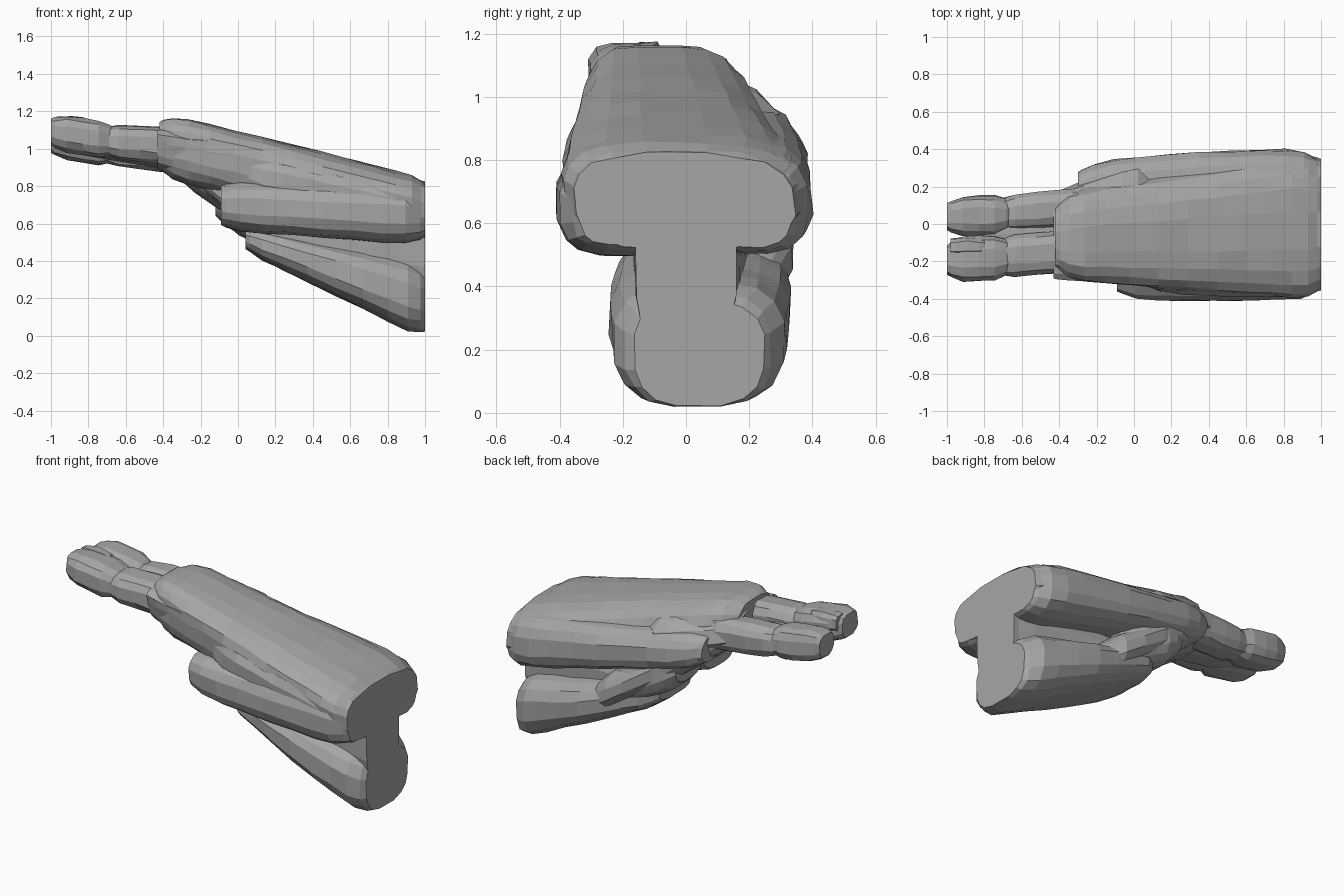
import bpy, bmesh, math, random
from mathutils import Vector

random.seed(4)
if "Cube" in bpy.data.objects:
    bpy.data.objects.remove(bpy.data.objects["Cube"])

stone = bpy.data.materials.new("stone grey")
stone.use_nodes = True
stone.diffuse_color = (0.38, 0.38, 0.38, 1)
stone.node_tree.nodes["Principled BSDF"].inputs["Base Color"].default_value = stone.diffuse_color


def power(value, exponent):
    return math.copysign(abs(value) ** exponent, value)


def end_scale(distance, reach, amount):
    """Shrink a section smoothly as it nears a rounded end."""
    nearness = max(0, 1 - distance / reach)
    return 1 - amount * nearness ** 2


def section(bm, centre, width, height, sides, lean, rough):
    """One rounded-box ring across the x axis, its upper half leaning in y."""
    ring = []
    for k in range(sides):
        angle = math.tau * (k + 0.5) / sides
        across = power(math.cos(angle), 0.7)
        up = power(math.sin(angle), 0.7)
        offset = Vector((0, across * width / 2 + lean * max(up, 0), up * height / 2))
        wobble = Vector((0, random.uniform(-rough, rough), random.uniform(-rough, rough)))
        ring.append(bm.verts.new(centre + offset + wobble))
    return ring


def limb(name, start, end, start_size, end_size, steps=8, sides=16,
         round_start=0.3, round_end=0.3, reach=0.15, swell=0.0, lean=0.0, rough=0.005):
    """Loft rounded-box sections from one centre and (width, height) to another."""
    start, end = Vector(start), Vector(end)
    start_size, end_size = Vector(start_size), Vector(end_size)
    length = end.x - start.x
    bm = bmesh.new()
    rings = []
    for i in range(steps + 1):
        # Sections crowd towards both ends
        t = (1 - math.cos(math.pi * i / steps)) / 2
        scale = end_scale(t * length, reach, round_start)
        scale *= end_scale((1 - t) * length, reach, round_end)
        size = start_size.lerp(end_size, t) * scale
        width = size.x + swell * math.sin(math.pi * t)
        rings.append(section(bm, start.lerp(end, t), width, size.y, sides, lean, rough))
    for near, far in zip(rings, rings[1:]):
        for k in range(sides):
            n = (k + 1) % sides
            bm.faces.new((near[k], near[n], far[n], far[k]))
    bm.faces.new(rings[0])
    bm.faces.new(rings[-1])
    bmesh.ops.recalc_face_normals(bm, faces=bm.faces)
    mesh = bpy.data.meshes.new(name)
    bm.to_mesh(mesh)
    bm.free()
    mesh.materials.append(stone)
    obj = bpy.data.objects.new(name, mesh)
    bpy.context.collection.objects.link(obj)


# Broad upper mass, widening and sloping down towards the cut end
limb("upper_body", start=(-0.42, -0.06, 1.02), end=(1, 0, 0.67),
     start_size=(0.47, 0.36), end_size=(0.8, 0.35), steps=14, sides=20,
     round_start=0.3, round_end=0.13, lean=-0.03)

# Shoulder leading to the fingers, higher at the front than the back
limb("shoulder", start=(-0.43, -0.05, 1), end=(0.1, 0.03, 0.88),
     start_size=(0.45, 0.23), end_size=(0.68, 0.36), round_start=0.05, lean=-0.08)

# Rolled ridges and the fuller flank above the front one
limb("front_ridge", start=(-0.09, -0.2, 0.7), end=(1, -0.2, 0.64),
     start_size=(0.4, 0.27), end_size=(0.4, 0.32), steps=10, round_start=0.2, swell=0.03)
limb("front_flank", start=(0.05, -0.18, 0.87), end=(1, -0.2, 0.66),
     start_size=(0.36, 0.26), end_size=(0.38, 0.26), steps=10, round_start=0.2, swell=0.03)
limb("back_ridge", start=(-0.3, 0.17, 0.9), end=(1, 0.2, 0.65),
     start_size=(0.3, 0.22), end_size=(0.4, 0.36), steps=12, swell=0.06, lean=-0.02)

# Upright neck between the upper mass and the lower wedge
limb("neck", start=(0.06, 0.03, 0.55), end=(1, 0, 0.45),
     start_size=(0.4, 0.2), end_size=(0.32, 0.5), round_end=0)

# Lower wedge, deepening towards the cut end
limb("lower_wedge", start=(0.04, 0.05, 0.52), end=(1, 0.04, 0.19),
     start_size=(0.45, 0.15), end_size=(0.52, 0.42), steps=10,
     round_end=0.2, reach=0.1, swell=0.09)

# Arm curving from the shoulder down into the back of the wedge
limb("back_arm", start=(-0.35, 0.05, 0.94), end=(0.45, 0.16, 0.41),
     start_size=(0.32, 0.18), end_size=(0.34, 0.25), swell=0.12)

# Web closing the deep hollow between the arm and the back ridge
limb("back_web", start=(-0.12, 0.14, 0.75), end=(0.3, 0.15, 0.54),
     start_size=(0.38, 0.3), end_size=(0.32, 0.3))

# Underside of the shoulder
limb("underside", start=(-0.2, 0, 0.84), end=(0.2, 0.03, 0.55),
     start_size=(0.45, 0.15), end_size=(0.5, 0.15))

# Two fingers, each with a blunt raised tip
for side, y, lift, width in (("front", -0.18, 0.04, 0.23), ("back", 0.05, 0, 0.2)):
    limb(side + "_finger", start=(-0.75, y, 1 + lift), end=(-0.3, y + 0.04, 0.97 + lift),
         start_size=(width, 0.18), end_size=(width, 0.24 - width / 8),
         steps=6, sides=12, round_end=0)
    limb(side + "_fingertip", start=(-1, y - 0.01, 1.05 + lift), end=(-0.66, y, 1 + lift),
         start_size=(width, 0.2), end_size=(width, 0.2),
         steps=6, sides=12, reach=0.1, swell=0.02)

# Low web and small knuckle between the fingers
limb("finger_web", start=(-0.9, -0.06, 1.03), end=(-0.35, -0.04, 0.95),
     start_size=(0.25, 0.1), end_size=(0.35, 0.14), steps=5, sides=10)
limb("knuckle", start=(-0.98, -0.12, 1.12), end=(-0.8, -0.12, 1.12),
     start_size=(0.12, 0.14), end_size=(0.1, 0.12), steps=4, sides=8)
